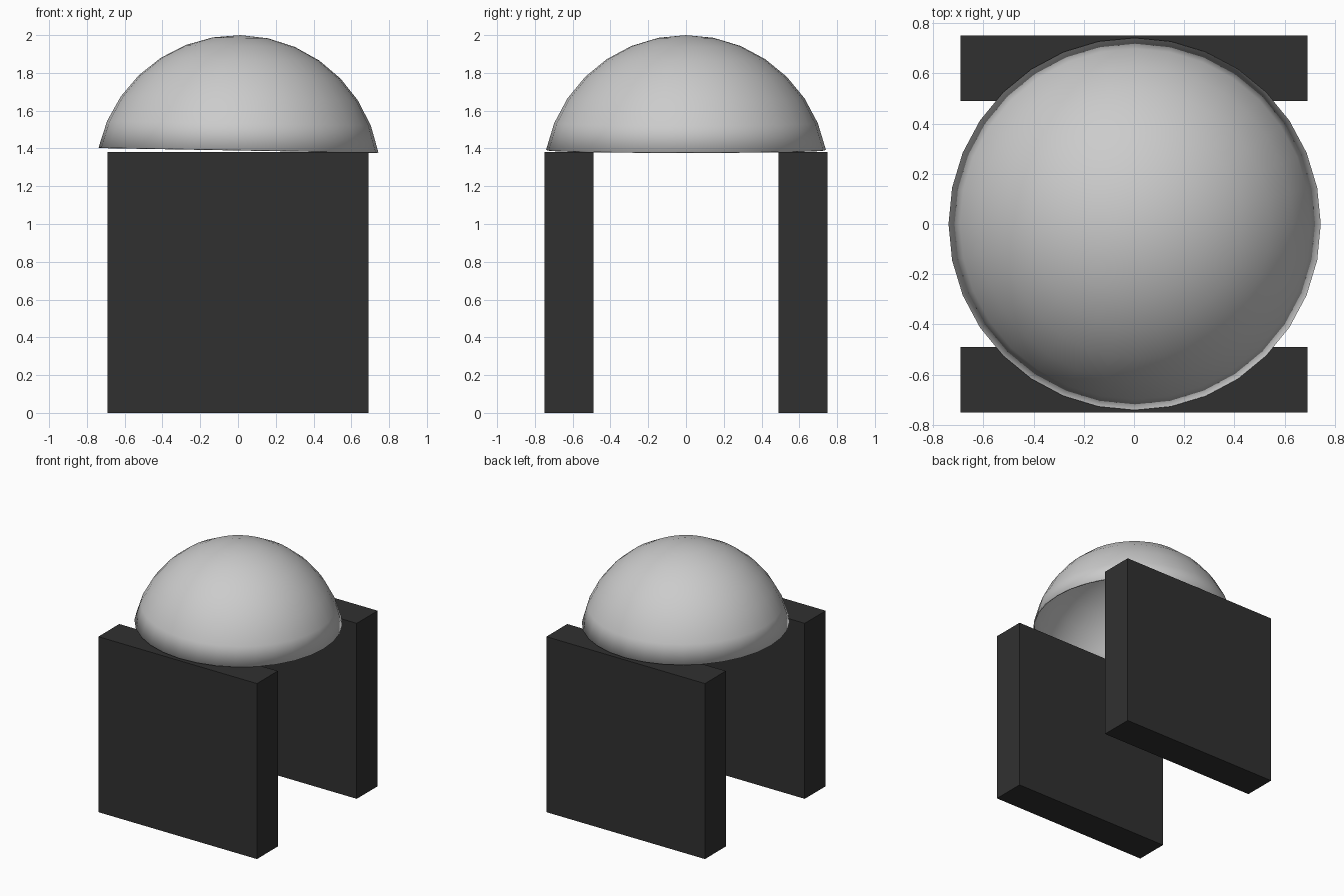
import bpy, bmesh, math

if "Cube" in bpy.data.objects:
    bpy.data.objects.remove(bpy.data.objects["Cube"])

dark = bpy.data.materials.new("dark")
dark.diffuse_color = (0.03, 0.03, 0.03, 1)
dark.use_nodes = True
dark.node_tree.nodes["Principled BSDF"].inputs["Base Color"].default_value = dark.diffuse_color


def slab(name, y):
    bpy.ops.mesh.primitive_cube_add(size=1, location=(0, y, 0.69))
    ob = bpy.context.object
    ob.name = name
    ob.scale = (1.38, 0.26, 1.38)
    ob.data.materials.append(dark)


# Two upright slabs
slab("front_slab", -0.62)
slab("back_slab", 0.62)

# Hollow dome: upper rings of a sphere, resting with a slight tilt
R = 0.7555
bpy.ops.mesh.primitive_uv_sphere_add(segments=32, ring_count=16, radius=R,
                                     location=(0, 0, 2 - R),
                                     rotation=(0, math.radians(1), 0))
dome = bpy.context.object
dome.name = "dome"
bm = bmesh.new()
bm.from_mesh(dome.data)
bmesh.ops.delete(bm, geom=[v for v in bm.verts if v.co.z < 0.05], context='VERTS')
bm.to_mesh(dome.data)
bm.free()
bpy.ops.object.shade_smooth()
shell = dome.modifiers.new("shell", 'SOLIDIFY')
shell.thickness = 0.01
shell.offset = -1
